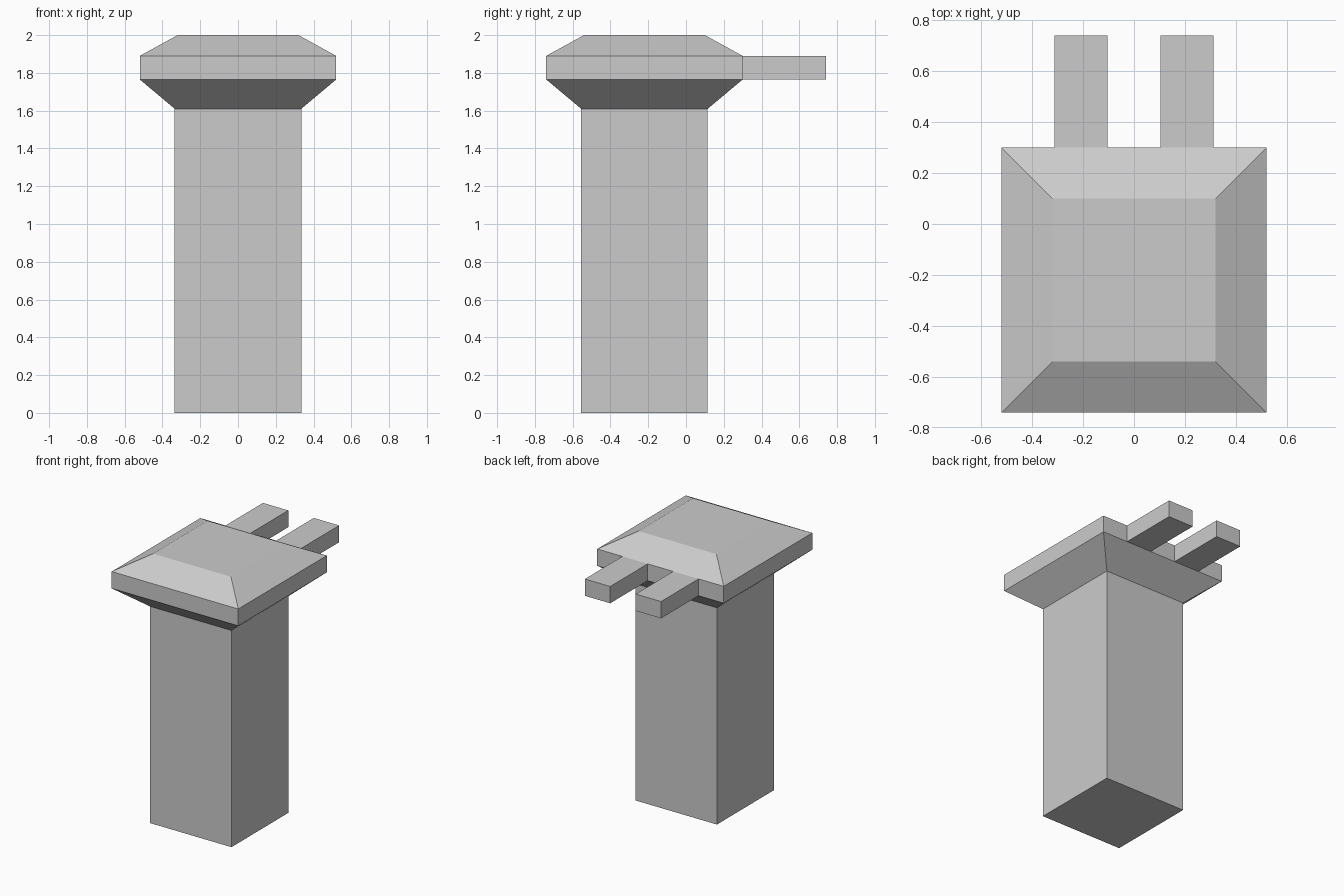
import bpy, bmesh

if "Cube" in bpy.data.objects:
    bpy.data.objects.remove(bpy.data.objects["Cube"])

CENTRE_Y = -0.22


def square_loft(name, sections, close_bottom=False, close_top=False):
    """Stack square rings given as (half width, z) and skin them."""
    bm = bmesh.new()
    rings = [[bm.verts.new((sx * h, CENTRE_Y + sy * h, z))
              for sx, sy in ((-1, -1), (1, -1), (1, 1), (-1, 1))]
             for h, z in sections]
    for low, high in zip(rings, rings[1:]):
        for i in range(4):
            j = (i + 1) % 4
            bm.faces.new((low[i], low[j], high[j], high[i]))
    if close_bottom:
        bm.faces.new(rings[0][::-1])
    if close_top:
        bm.faces.new(rings[-1])
    mesh = bpy.data.meshes.new(name)
    bm.to_mesh(mesh)
    bm.free()
    obj = bpy.data.objects.new(name, mesh)
    bpy.context.collection.objects.link(obj)
    return obj


def box(name, lo, hi):
    bpy.ops.mesh.primitive_cube_add(
        size=1, location=[(a + b) / 2 for a, b in zip(lo, hi)])
    obj = bpy.context.object
    obj.name = name
    obj.scale = [b - a for a, b in zip(lo, hi)]
    return obj


# Square shaft, open where the cap sits on it
square_loft("shaft", [(0.335, 0), (0.335, 1.61)], close_bottom=True)

# Flared cap with a straight band and a bevelled top
square_loft("cap", [(0.335, 1.61), (0.52, 1.765), (0.52, 1.89), (0.32, 2.0)],
            close_top=True)

# Two prongs projecting from the back of the cap band
for side, x0, x1 in (("left", -0.313, -0.105), ("right", 0.105, 0.313)):
    box(side + "_prong", (x0, 0.30, 1.765), (x1, 0.74, 1.89))
